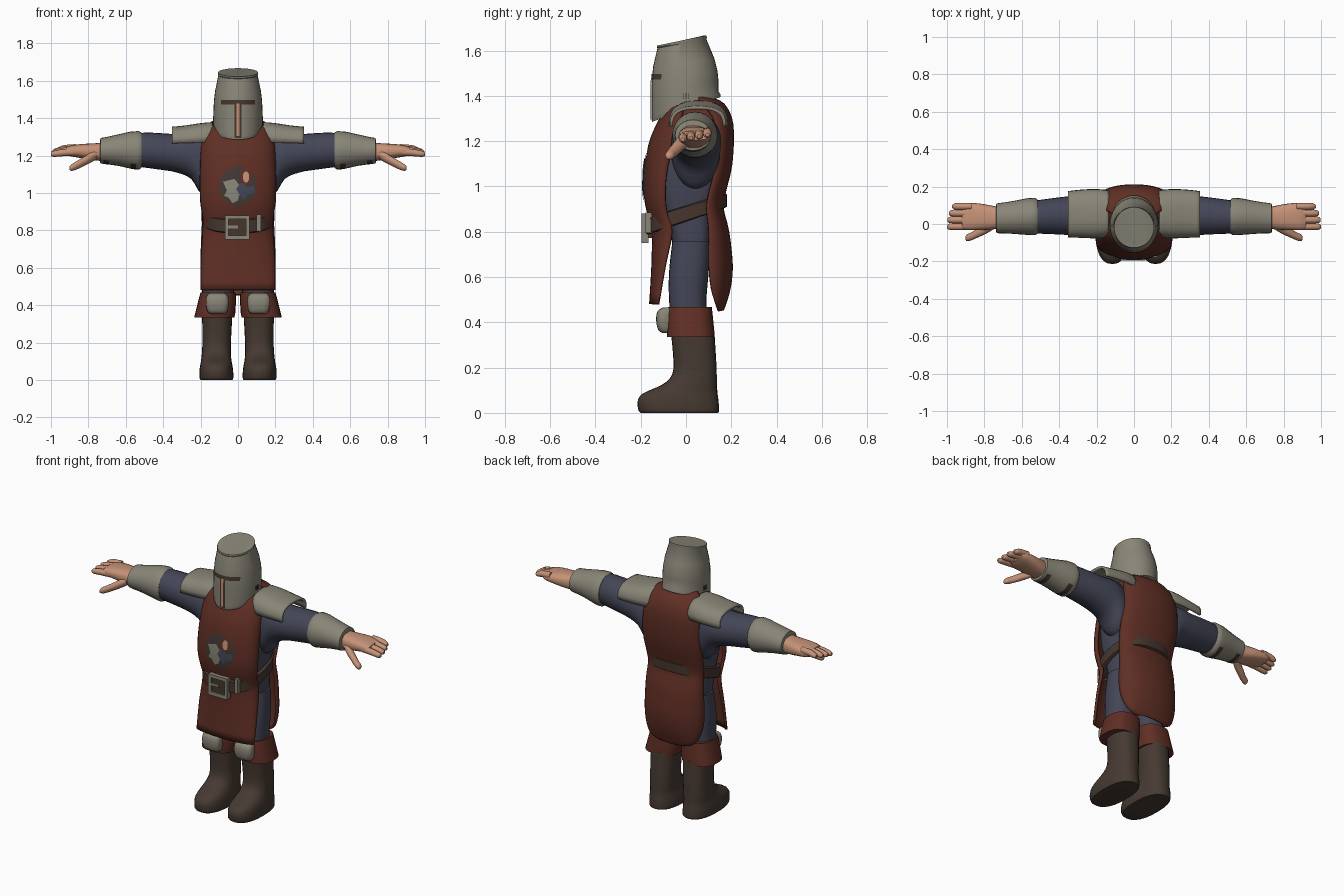
import bpy, bmesh, math
from mathutils import Vector
from mathutils.bvhtree import BVHTree


def material(name, *rgb):
    m = bpy.data.materials.new(name)
    m.diffuse_color = (*rgb, 1)
    return m


STEEL = material("steel", 0.25, 0.235, 0.185)
RED = material("red cloth", 0.115, 0.028, 0.018)
BLUE = material("blue cloth", 0.057, 0.061, 0.095)
SKIN = material("skin", 0.56, 0.29, 0.185)
BOOT = material("boot leather", 0.062, 0.042, 0.032)
BELT = material("belt leather", 0.06, 0.037, 0.026)
DARK = material("dark badge", 0.055, 0.04, 0.035)


def finish(bm, name, mats, rule=None):
    bmesh.ops.recalc_face_normals(bm, faces=bm.faces)
    if rule:
        for f in bm.faces:
            f.material_index = int(rule(f))
    me = bpy.data.meshes.new(name)
    bm.to_mesh(me)
    bm.free()
    for m in mats:
        me.materials.append(m)
    ob = bpy.data.objects.new(name, me)
    bpy.context.collection.objects.link(ob)
    return ob


def refine(rows, k):
    """Catmull-Rom interpolation of rows of numbers."""
    out = []
    for i in range(len(rows) - 1):
        p0, p1, p2 = rows[max(i - 1, 0)], rows[i], rows[i + 1]
        p3 = rows[min(i + 2, len(rows) - 1)]
        for j in range(k):
            t = j / k
            out.append([0.5 * (2 * b + (c - a) * t + (2 * a - 5 * b + 4 * c - d) * t * t
                               + (3 * b - a - 3 * c + d) * t ** 3)
                        for a, b, c, d in zip(p0, p1, p2, p3)])
    return out + [rows[-1]]


def spow(v, e):
    return math.copysign(abs(v) ** e, v)


def skin_rows(bm, rows, closed):
    n = len(rows[0])
    for a, b in zip(rows, rows[1:]):
        for i in range(n if closed else n - 1):
            j = (i + 1) % n
            bm.faces.new((a[i], a[j], b[j], b[i]))


def loft(name, rings, mats, axis="z", p=2.0, k=3, n=24, s=1, rule=None):
    """Rings (t_low, t_high, a0, a1, b0, b1); t tilts along b. z: a=x b=y; x: a=y b=z."""
    bm = bmesh.new()
    rows = []
    for t0, t1, a0, a1, b0, b1 in refine(rings, k):
        row = []
        for i in range(n):
            w = 2 * math.pi * i / n
            u, v = spow(math.cos(w), 2 / p), spow(math.sin(w), 2 / p)
            a = (a0 + a1) / 2 + u * (a1 - a0) / 2
            b = (b0 + b1) / 2 + v * (b1 - b0) / 2
            t = t0 + (t1 - t0) * (v + 1) / 2
            co = (s * a, b, t) if axis == "z" else (s * t, a, b)
            row.append(bm.verts.new(co))
        rows.append(row)
    skin_rows(bm, rows, True)
    bm.faces.new(rows[0])
    bm.faces.new(rows[-1])
    return finish(bm, name, mats, rule)


def flat(rings):
    return [(r[0], *r) for r in rings]


def sheet(name, rows_co, mat, thick):
    bm = bmesh.new()
    skin_rows(bm, [[bm.verts.new(c) for c in r] for r in rows_co], False)
    ob = finish(bm, name, [mat])
    mod = ob.modifiers.new("thickness", "SOLIDIFY")
    mod.thickness, mod.offset = thick, 0
    return ob


def panel(name, rows):
    """Curved cloth from rows (z, middle y, edge y, half width)."""
    ang = [math.pi * (i / 20 - 0.5) for i in range(21)]
    return sheet(name, [[(hw * math.sin(a), e + (m - e) * max(math.cos(a), 0) ** 0.9, z)
                         for a in ang] for z, m, e, hw in refine(rows, 3)], RED, 0.014)


def box(name, x0, x1, y0, y1, z0, z1, mat):
    bm = bmesh.new()
    bmesh.ops.create_cube(bm, size=1)
    for v in bm.verts:
        v.co = ((x0 + x1) / 2 + v.co.x * (x1 - x0), (y0 + y1) / 2 + v.co.y * (y1 - y0),
                (z0 + z1) / 2 + v.co.z * (z1 - z0))
    return finish(bm, name, [mat])


def decal(name, target, outline, mat, lift):
    """Flat outline in x, z laid on the front of a part."""
    bpy.context.view_layer.update()
    tree = BVHTree.FromObject(target, bpy.context.evaluated_depsgraph_get())
    bm = bmesh.new()
    bm.faces.new([bm.verts.new((x, 0, z)) for x, z in outline])
    bmesh.ops.triangulate(bm, faces=bm.faces[:])
    for c, no in [(0, (1, 0, 0)), (2, (0, 0, 1))]:
        lo, hi = min(v.co[c] for v in bm.verts), max(v.co[c] for v in bm.verts)
        for i in range(1, 12):
            at = lo + (hi - lo) * i / 12
            bmesh.ops.bisect_plane(bm, geom=bm.verts[:] + bm.edges[:] + bm.faces[:],
                                   plane_co=Vector(no) * at, plane_no=no)
    for v in bm.verts:
        hit = tree.ray_cast(Vector((v.co.x, -2, v.co.z)), Vector((0, 1, 0)))[0]
        v.co.y = (hit.y if hit else -0.14) - lift
    return finish(bm, name, [mat])


def oval(cx, cz, rx, rz, n=24):
    return [(cx + rx * math.cos(2 * math.pi * i / n), cz + rz * math.sin(2 * math.pi * i / n))
            for i in range(n)]


def rect(x0, x1, z0, z1):
    return [(x0, z0), (x1, z0), (x1, z1), (x0, z1)]


# Torso and neck
loft("torso", flat([(.62, -.16, .16, -.07, .10), (.75, -.175, .175, -.06, .11),
                    (.88, -.175, .175, -.10, .12), (1.0, -.188, .188, -.13, .15),
                    (1.15, -.192, .192, -.13, .165), (1.27, -.185, .185, -.09, .165),
                    (1.35, -.15, .15, -.04, .13), (1.385, -.1, .1, -.01, .11)]),
     [BLUE, RED], p=3.6, rule=lambda f: f.calc_center_median().z > 1.3)
loft("neck", flat([(1.32, -.08, .08, -.03, .12), (1.45, -.08, .08, -.04, .11)]), [SKIN])

# Tabard
front = panel("tabard_front", [(1.37, -.02, 0, .10), (1.34, -.08, -.01, .16),
    (1.27, -.125, -.03, .188), (1.18, -.16, -.06, .195), (1.05, -.178, -.085, .198),
    (.95, -.178, -.09, .195), (.87, -.162, -.08, .183), (.8, -.145, -.06, .183),
    (.65, -.146, -.09, .192), (.48, -.156, -.12, .193)])
panel("tabard_back", [(1.39, .10, .05, .11), (1.36, .165, .08, .155), (1.27, .203, .13, .183),
    (1.1, .198, .13, .193), (.97, .168, .10, .188), (.9, .16, .09, .183), (.8, .184, .10, .188),
    (.65, .2, .10, .193), (.55, .19, .11, .183), (.48, .17, .13, .15), (.455, .16, .14, .09)])

# Chest badge
decal("badge_disc", front, oval(0, 1.035, .1, .105), DARK, .003)
decal("badge_steel", front, [(-.08, 1.06), (-.05, 1.03), (-.075, .985), (-.05, .975), (-.03, .945),
                             (.0, .96), (.0, 1.0), (.02, 1.03), (-.02, 1.075)], STEEL, .006)
decal("badge_blue", front, [(-.01, 1.02), (.03, .96), (.05, .99), (.09, 1.0), (.085, 1.04),
                            (.05, 1.03), (.02, 1.06)], BLUE, .007)
decal("badge_red", front, oval(.04, 1.085, .03, .042), RED, .008)
decal("badge_skin", front, oval(.043, 1.085, .017, .03), SKIN, .0095)

# Belt and buckle
loft("belt", [(.785, .905, -.185, .185, -.172, .172), (.79, .91, -.194, .194, -.18, .18),
              (.855, .965, -.194, .194, -.182, .18), (.86, .97, -.185, .185, -.174, .172)],
     [BELT], p=2.5, k=1, n=36)
for nm, b in {"left": (-.07, -.05, .75, .88), "right": (.042, .062, .75, .88),
              "top": (-.05, .042, .86, .88), "bottom": (-.05, .042, .75, .772)}.items():
    box("buckle_" + nm, b[0], b[1], -.196, -.165, b[2], b[3], STEEL)
box("belt_plate", -.05, .042, -.186, -.15, .772, .86, BELT)
box("buckle_pin", -.05, .0, -.194, -.18, .81, .825, STEEL)
box("belt_loop", .10, .122, -.178, -.12, .795, .885, STEEL)

# Helmet with tilted top, flared rim and eye slit
helmet = loft("helmet", [(1.285, 1.395, -.128, .128, -.15, .153),
    (1.295, 1.405, -.131, .131, -.152, .153), (1.305, 1.42, -.131, .131, -.152, .143),
    (1.40, 1.47, -.131, .131, -.152, .143), (1.47, 1.51, -.129, .129, -.151, .139),
    (1.53, 1.565, -.122, .122, -.145, .125), (1.61, 1.65, -.105, .105, -.126, .09),
    (1.614, 1.657, -.108, .108, -.129, .092), (1.622, 1.667, -.107, .107, -.127, .09),
    (1.622, 1.667, -.098, .098, -.119, .082)], [STEEL], k=1, n=36)
decal("eye_slit", helmet, rect(-.092, .092, 1.472, 1.496), BELT, .003)
decal("nose_slit", helmet, rect(-.018, .018, 1.295, 1.475), BELT, .004)
decal("face_in_slit", helmet, rect(-.008, .008, 1.305, 1.478), SKIN, .007)

for s, side in ((1, "left"), (-1, "right")):
    # Breathing holes
    for y in (-.012, 0, .012):
        box("helmet_hole_" + side, s * .125, s * .134, y - .002, y + .002, 1.385, 1.412, DARK)

    # Arm, shoulder plate and bracer
    loft("arm_" + side, flat([(.08, -.05, .13, 1.0, 1.31), (.19, -.065, .15, .99, 1.325),
        (.25, -.065, .155, 1.075, 1.325), (.33, -.06, .15, 1.11, 1.315),
        (.42, -.055, .14, 1.125, 1.32), (.53, -.05, .125, 1.14, 1.32),
        (.7, -.035, .1, 1.165, 1.28)]), [BLUE], axis="x", s=s)
    rows = [(.135, .055, 1.27, .118, 1.372), (.2, .055, 1.27, .125, 1.366),
            (.28, .055, 1.267, .122, 1.354), (.352, .052, 1.265, .117, 1.347)]
    sheet("shoulder_plate_" + side,
          [[(s * x, yc - ry * spow(math.cos(a), .75), z0 + (z1 - z0) * max(math.sin(a), 0) ** .7)
            for a in [math.pi * i / 16 for i in range(17)]]
           for x, yc, z0, ry, z1 in refine(rows, 3)], STEEL, .014)
    loft("bracer_" + side, flat([(.515, -.052, .13, 1.135, 1.322), (.53, -.06, .14, 1.125, 1.33),
        (.545, -.06, .14, 1.125, 1.33), (.575, -.058, .137, 1.13, 1.328),
        (.64, -.053, .124, 1.145, 1.313), (.69, -.05, .116, 1.152, 1.302),
        (.72, -.05, .112, 1.155, 1.296), (.735, -.048, .11, 1.158, 1.294),
        (.738, -.035, .1, 1.17, 1.28)]), [STEEL, BELT], axis="x", k=1, s=s,
        rule=lambda f: f.normal.z < -.75 and any(
            lo < abs(f.calc_center_median().x) < lo + .03 for lo in (.545, .69)))

    # Hand: palm, fingers and thumb
    loft("palm_" + side, flat([(.72, -.025, .09, 1.17, 1.27), (.77, -.03, .1, 1.175, 1.265),
        (.83, -.032, .11, 1.185, 1.262), (.89, -.032, .112, 1.195, 1.255),
        (.92, -.025, .105, 1.205, 1.245)]), [SKIN], axis="x", p=2.6, s=s)
    for i, tip in enumerate((1.0, .998, .99, .972)):
        y, z = -.014 + i * .036, 1.205 + i * .007
        loft("finger_%d_%s" % (i + 1, side), flat([
            (.87, y - .018, y + .018, z - .005, z + .035),
            (.93, y - .019, y + .019, z - .008, z + .03),
            (tip - .015, y - .017, y + .017, z - .012, z + .02),
            (tip, y - .008, y + .008, z - .006, z + .01)]), [SKIN], axis="x", n=12, s=s)
    loft("thumb_" + side, flat([(.755, -.03, .04, 1.18, 1.235), (.79, -.052, .005, 1.16, 1.215),
        (.83, -.07, -.02, 1.14, 1.19), (.87, -.087, -.045, 1.122, 1.166),
        (.893, -.092, -.055, 1.118, 1.152), (.902, -.082, -.068, 1.125, 1.142)]),
        [SKIN], axis="x", n=14, s=s)

    # Leg, cuff, knee plate and boot
    loft("leg_" + side, flat([(.38, .03, .19, -.065, .09), (.5, .02, .192, -.075, .09),
        (.62, .01, .195, -.075, .1), (.76, 0, .188, -.06, .11)]), [BLUE], p=2.4, s=s)
    loft("boot_cuff_" + side, flat([(.335, .03, .2, -.06, .115), (.335, .02, .234, -.083, .126),
        (.36, .014, .228, -.084, .125), (.44, .01, .208, -.084, .117),
        (.468, .014, .2, -.08, .114), (.468, .03, .185, -.065, .1)]), [RED], k=1, p=2.6, s=s)
    loft("knee_plate_" + side, flat([(.352, .075, .145, -.1, -.06), (.365, .058, .162, -.122, -.06),
        (.41, .05, .172, -.132, -.06), (.45, .055, .167, -.125, -.06),
        (.466, .075, .148, -.1, -.06)]), [STEEL], p=3, s=s)
    loft("boot_" + side, flat([(.0, .03, .2, -.2, .142), (.012, .025, .206, -.21, .146),
        (.05, .026, .206, -.214, .144), (.08, .03, .202, -.198, .14), (.1, .034, .198, -.16, .138),
        (.125, .037, .195, -.105, .137), (.16, .038, .192, -.066, .136),
        (.22, .037, .19, -.055, .134), (.35, .03, .192, -.066, .126)]), [BOOT], p=2.4, s=s)

# Smooth shading with sharp edges kept
for ob in bpy.context.scene.objects:
    ob.select_set(True)
    bpy.context.view_layer.objects.active = ob
bpy.ops.object.shade_smooth_by_angle(angle=math.radians(40))
